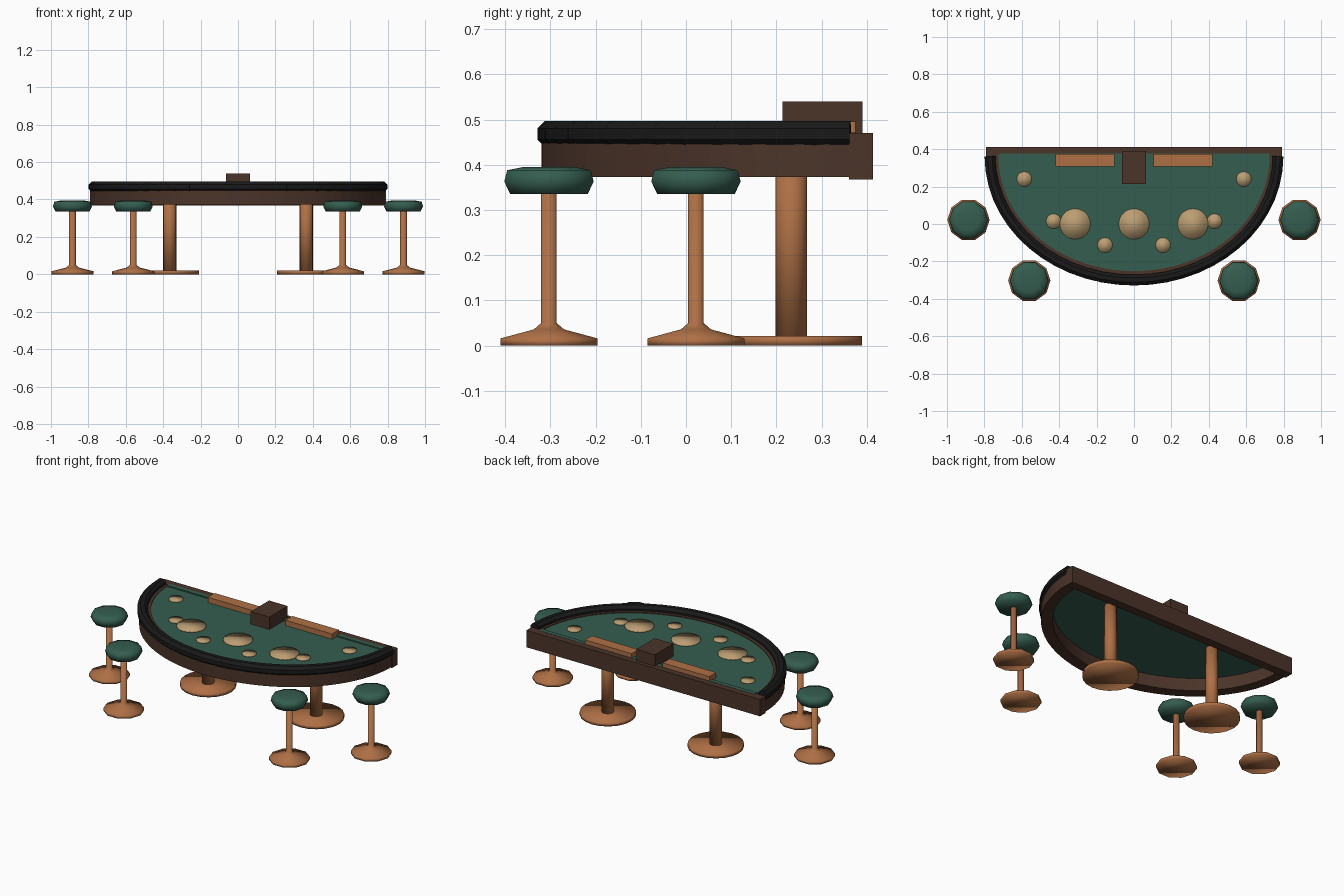
import bpy, bmesh, math
from mathutils import Matrix, Vector

if "Cube" in bpy.data.objects:
    bpy.data.objects.remove(bpy.data.objects["Cube"])


def material(name, rgb):
    m = bpy.data.materials.new(name)
    m.diffuse_color = (*rgb, 1)
    m.use_nodes = True
    m.node_tree.nodes["Principled BSDF"].inputs["Base Color"].default_value = m.diffuse_color
    return m


DARK = material("dark_wood", (0.07, 0.034, 0.022))
WARM = material("warm_wood", (0.42, 0.16, 0.06))
GREEN = material("green_felt", (0.035, 0.11, 0.08))
BLACK = material("black_leather", (0.01, 0.01, 0.01))
TAN = material("tan_marker", (0.5, 0.34, 0.17))


def finish(bm, name, mat, smooth=False):
    bmesh.ops.recalc_face_normals(bm, faces=bm.faces)
    for f in bm.faces:
        f.smooth = smooth
    me = bpy.data.meshes.new(name)
    bm.to_mesh(me)
    bm.free()
    me.materials.append(mat)
    ob = bpy.data.objects.new(name, me)
    bpy.context.collection.objects.link(ob)
    return ob


def box(name, mat, x, y, z):
    bm = bmesh.new()
    size = [b - a for a, b in (x, y, z)]
    mid = [(a + b) / 2 for a, b in (x, y, z)]
    bmesh.ops.create_cube(bm, size=1, matrix=Matrix.Translation(mid) @ Matrix.Diagonal((*size, 1)))
    return finish(bm, name, mat)


def lathe(name, mat, profile, x, y, sides, smooth=True):
    bm = bmesh.new()
    rings = []
    for r, z in profile:
        rings.append([bm.verts.new((x + r * math.cos(2 * math.pi * i / sides),
                                    y + r * math.sin(2 * math.pi * i / sides), z))
                      for i in range(sides)])
    for a, b in zip(rings, rings[1:]):
        for i in range(sides):
            j = (i + 1) % sides
            bm.faces.new((a[i], a[j], b[j], b[i]))
    bm.faces.new(rings[0])
    bm.faces.new(rings[-1])
    return finish(bm, name, mat, smooth)


def arc(a, b, n):
    # half ellipse bulging toward the front
    return [(-a * math.cos(math.pi * i / n), 0.36 - b * math.sin(math.pi * i / n))
            for i in range(n + 1)]


def slab(name, mat, outline, z0, z1):
    bm = bmesh.new()
    face = bm.faces.new([bm.verts.new((x, y, z0)) for x, y in outline])
    ext = bmesh.ops.extrude_face_region(bm, geom=[face], use_keep_orig=True)
    moved = [v for v in ext["geom"] if isinstance(v, bmesh.types.BMVert)]
    bmesh.ops.translate(bm, verts=moved, vec=(0, 0, z1 - z0))
    return finish(bm, name, mat)


# table body: curved apron, back rail and felt top
N = 40
slab("table_apron", DARK, arc(0.787, 0.68, N) + arc(0.725, 0.612, N)[::-1], 0.373, 0.468)
box("back_rail", DARK, (-0.79, 0.79), (0.36, 0.413), (0.367, 0.47))
felt = arc(0.728, 0.615, N)
slab("felt_top", GREEN, [(-0.728, 0.376)] + felt + [(0.728, 0.376)], 0.45, 0.464)
box("felt_back_edge", GREEN, (-0.725, 0.725), (0.35, 0.376), (0.464, 0.4712))

# padded arm rest: overlapping straight segments
bm = bmesh.new()
path = [Vector((x, y, 0.468)) for x, y in arc(0.77, 0.66, 28)]
for p, q in zip(path, path[1:]):
    d = q - p
    frame = d.to_track_quat('Z', 'Y').to_matrix().to_4x4()
    bmesh.ops.create_cone(bm, cap_ends=True, segments=8, radius1=0.031, radius2=0.031,
                          depth=d.length * 1.08,
                          matrix=Matrix.Translation((p + q) / 2) @ frame
                          @ Matrix.Rotation(math.pi / 8, 4, 'Z'))
finish(bm, "arm_rest", BLACK)

# dealer side: card box and chip trays
box("card_box", DARK, (-0.063, 0.063), (0.213, 0.39), (0.462, 0.54))
for side, s in (("left", -1), ("right", 1)):
    box(side + "_chip_tray", WARM, sorted((s * 0.105, s * 0.42)), (0.308, 0.375), (0.46, 0.496))

# betting markers on the felt
for i, (x, y, r) in enumerate([(0, 0, 0.082), (-0.315, 0, 0.082), (0.315, 0, 0.082),
                               (-0.587, 0.24, 0.04), (0.587, 0.24, 0.04),
                               (-0.43, 0.015, 0.04), (0.43, 0.015, 0.04),
                               (-0.155, -0.113, 0.04), (0.155, -0.113, 0.04)]):
    lathe(f"bet_marker_{i + 1}", TAN, [(r, 0.462), (r, 0.47)], x, y, 20)

# pedestal legs
for side, s in (("left", -1), ("right", 1)):
    lathe(side + "_leg_base", WARM, [(0.156, 0), (0.156, 0.021)], s * 0.365, 0.233, 20)
    lathe(side + "_leg_post", WARM, [(0.035, 0.015), (0.035, 0.455)], s * 0.365, 0.233, 16)

# stools
STAND = [(0.113, 0), (0.113, 0.016), (0.035, 0.036), (0.018, 0.05), (0.018, 0.34)]
SEAT = [(0.09, 0.335), (0.104, 0.363), (0.097, 0.388), (0.06, 0.395)]
for side, s in (("left", -1), ("right", 1)):
    for pos, x, y in (("outer", 0.885, 0.022), ("front", 0.56, -0.303)):
        lathe(f"{side}_{pos}_stool_stand", WARM, STAND, s * x, y, 10)
        lathe(f"{side}_{pos}_stool_seat", GREEN, SEAT, s * x, y, 10)
